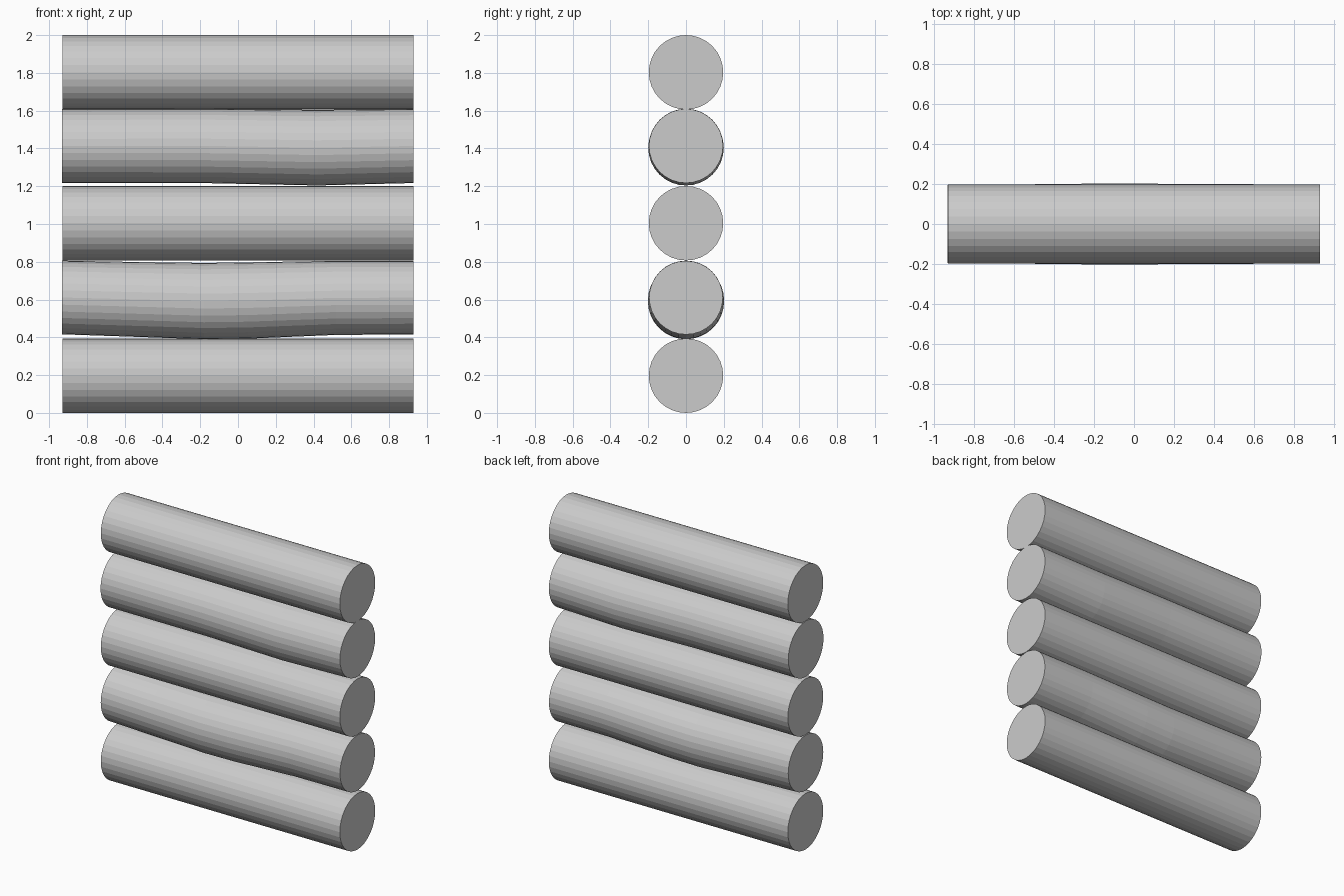
import bpy, bmesh
from math import sin, cos, pi

if "Cube" in bpy.data.objects:
    bpy.data.objects.remove(bpy.data.objects["Cube"])

SIDES = 32


def log(name, sections):
    """Loft a capped log along x through (x, centre z, radius) sections."""
    bm = bmesh.new()
    rings = []
    for x, z, r in sections:
        rings.append([bm.verts.new((x, r * cos(2 * pi * i / SIDES),
                                    z + r * sin(2 * pi * i / SIDES)))
                      for i in range(SIDES)])
    for a, b in zip(rings, rings[1:]):
        for i in range(SIDES):
            j = (i + 1) % SIDES
            bm.faces.new((a[i], a[j], b[j], b[i]))
    bm.faces.new(rings[0])
    bm.faces.new(rings[-1])
    bmesh.ops.recalc_face_normals(bm, faces=bm.faces)
    mesh = bpy.data.meshes.new(name)
    bm.to_mesh(mesh)
    bm.free()
    obj = bpy.data.objects.new(name, mesh)
    bpy.context.collection.objects.link(obj)
    return obj


# Straight logs: bottom, middle and top
for name, z in (("bottom_log", 0.197), ("middle_log", 1.004), ("top_log", 1.803)):
    log(name, [(-0.93, z, 0.197), (0.93, z, 0.197)])

# Sagging log, thickest left of centre
log("lower_bent_log", [(-0.932, 0.611, 0.195), (-0.55, 0.601, 0.198),
                       (-0.18, 0.592, 0.202), (0.05, 0.595, 0.202),
                       (0.52, 0.609, 0.196), (0.93, 0.610, 0.195)])

# Slightly bent log, thickest right of centre
log("upper_bent_log", [(-0.933, 1.413, 0.196), (-0.15, 1.413, 0.197),
                       (0.42, 1.404, 0.2), (0.93, 1.413, 0.196)])
